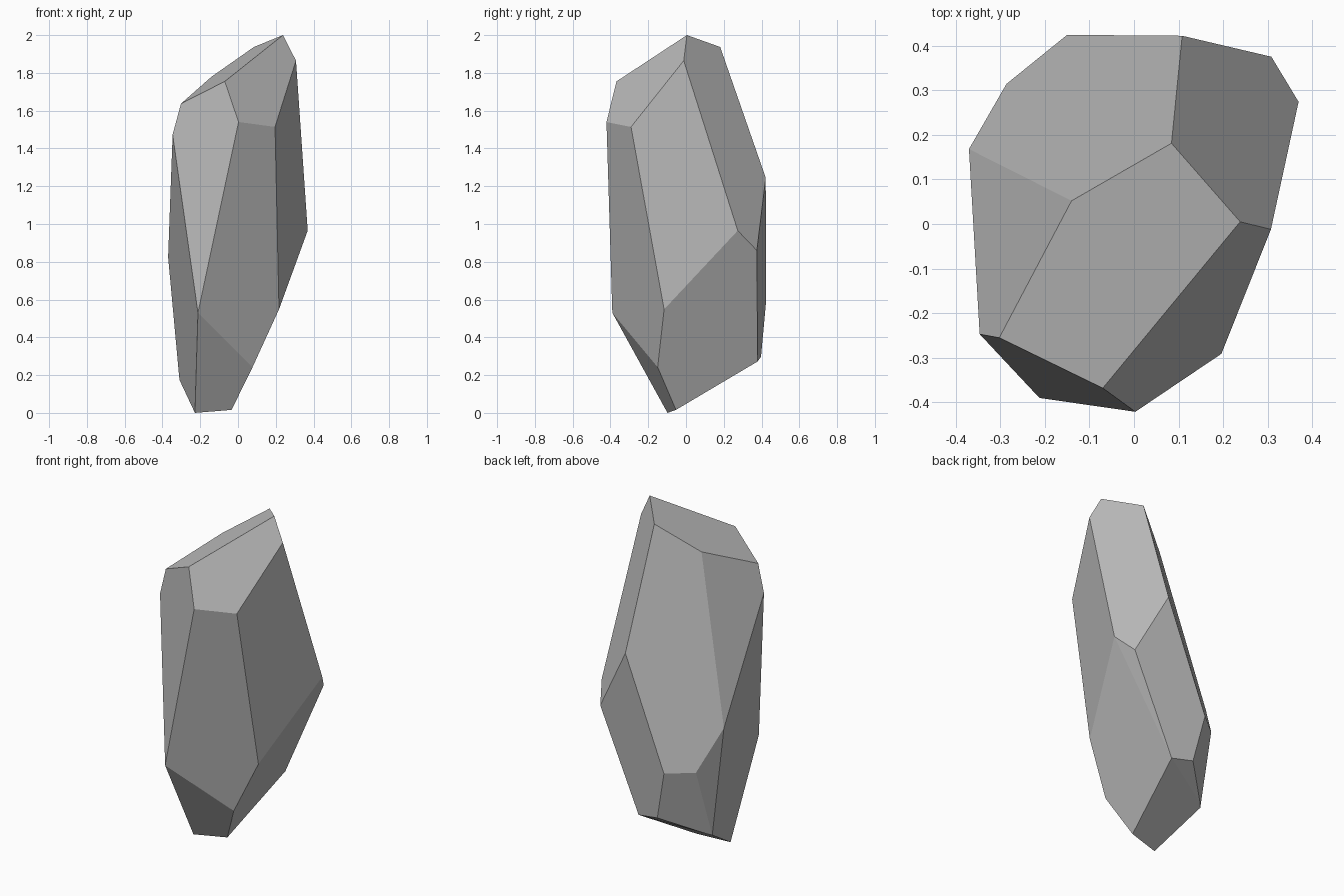
import bpy, bmesh, math

# Corner points of the faceted stone, from the tip down to the foot
corners = [
    (0.238, 0.005, 2.0), (0.307, -0.012, 1.865), (0.084, 0.181, 1.937),      # tip
    (-0.14, 0.052, 1.78), (-0.302, -0.255, 1.637), (-0.07, -0.368, 1.755),
    (-0.346, -0.247, 1.474), (0.003, -0.421, 1.54), (0.196, -0.291, 1.514),  # shoulder
    (0.108, 0.422, 1.245), (0.369, 0.274, 0.965), (0.308, 0.375, 0.86),      # waist
    (-0.37, 0.168, 0.825), (-0.15, 0.424, 0.59), (-0.286, 0.314, 0.59),
    (-0.212, -0.39, 0.53), (0.217, -0.116, 0.548), (0.077, -0.15, 0.242),
    (0.05, 0.379, 0.272), (-0.087, 0.397, 0.297), (-0.288, 0.217, 0.187),    # foot
    (-0.31, 0.193, 0.175), (-0.228, -0.098, 0.0), (-0.034, -0.053, 0.016),
]

# Wrap the corners in a convex shell and merge nearly flat triangles into facets
bm = bmesh.new()
for c in corners:
    bm.verts.new(c)
bmesh.ops.convex_hull(bm, input=bm.verts[:])
bmesh.ops.dissolve_limit(bm, angle_limit=math.radians(3.5),
                         verts=bm.verts[:], edges=bm.edges[:])
bmesh.ops.recalc_face_normals(bm, faces=bm.faces[:])

mesh = bpy.data.meshes.new("stone")
bm.to_mesh(mesh)
bm.free()
stone = bpy.data.objects.new("stone", mesh)
bpy.context.collection.objects.link(stone)

# Plain grey stone colour
grey = bpy.data.materials.new("stone grey")
grey.diffuse_color = (0.5, 0.5, 0.5, 1)
mesh.materials.append(grey)
